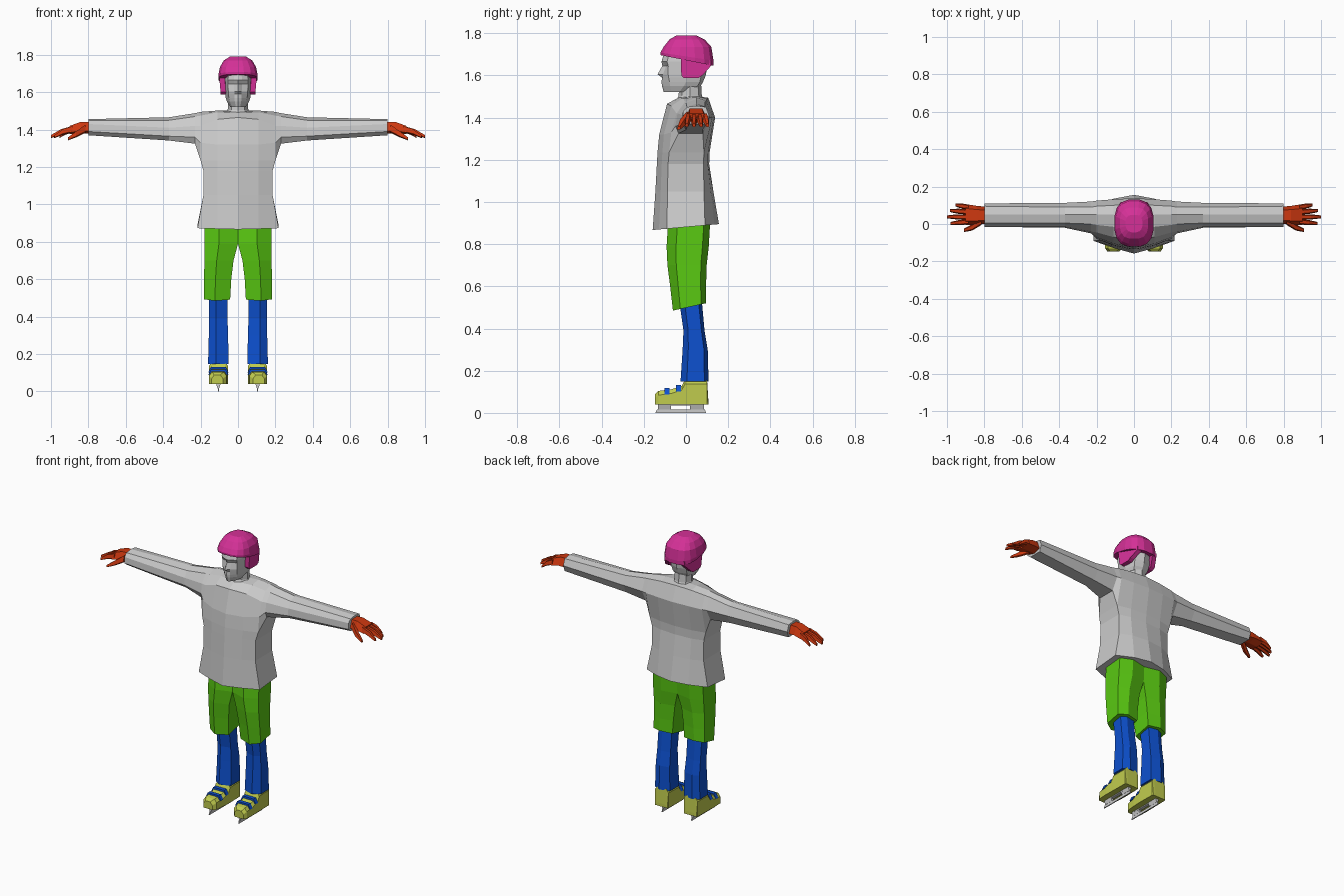
import bpy, bmesh, math


def material(name, rgb):
    m = bpy.data.materials.new(name)
    m.diffuse_color = (*rgb, 1)
    return m


GREY = material("light grey", (0.60, 0.60, 0.60))
PINK = material("pink", (0.66, 0.03, 0.31))
RED = material("orange red", (0.62, 0.04, 0.005))
GREEN = material("green", (0.10, 0.58, 0.006))
BLUE = material("blue", (0.004, 0.08, 0.62))
YELLOW = material("yellow", (0.53, 0.60, 0.075))


def skin(bm, rings, closed=True, cap0=True, cap1=True):
    """Bridge rings of points with quads."""
    vs = [[bm.verts.new(p) for p in r] for r in rings]
    n = len(vs[0])
    for a, b in zip(vs, vs[1:]):
        for i in range(n if closed else n - 1):
            j = (i + 1) % n
            bm.faces.new((a[i], a[j], b[j], b[i]))
    if cap0:
        bm.faces.new(vs[0])
    if cap1:
        bm.faces.new(vs[-1])


def finish(bm, name, mat, mirror=True):
    """Mirror across x, weld the seam and make the object."""
    if mirror:
        bmesh.ops.mirror(bm, geom=bm.verts[:] + bm.edges[:] + bm.faces[:],
                         axis='X', merge_dist=0.0005)
    bmesh.ops.remove_doubles(bm, verts=bm.verts[:], dist=0.0005)
    bmesh.ops.recalc_face_normals(bm, faces=bm.faces[:])
    me = bpy.data.meshes.new(name)
    bm.to_mesh(me)
    bm.free()
    me.materials.append(mat)
    ob = bpy.data.objects.new(name, me)
    bpy.context.collection.objects.link(ob)
    return ob


def part(name, mat, rings, **kw):
    bm = bmesh.new()
    skin(bm, rings, **kw)
    return finish(bm, name, mat)


def box(bm, x0, x1, y0, y1, z0, z1):
    skin(bm, [[(x0, y0, z), (x1, y0, z), (x1, y1, z), (x0, y1, z)] for z in (z0, z1)])


# shirt: yoke and sleeve sections along x, from front underside over the top to the back underside
sections = [
    (0.00, [(-.135, 1.235), (-.127, 1.32), (-.09, 1.465), (-.035, 1.495), (.04, 1.50), (.105, 1.495), (.138, 1.40), (.112, 1.235)]),
    (0.11, [(-.112, 1.235), (-.105, 1.32), (-.07, 1.455), (-.015, 1.492), (.05, 1.502), (.10, 1.49), (.132, 1.40), (.105, 1.235)]),
    (0.20, [(-.08, 1.235), (-.07, 1.33), (-.045, 1.42), (-.005, 1.475), (.05, 1.495), (.095, 1.48), (.125, 1.40), (.085, 1.235)]),
    (0.23, [(-.035, 1.325), (-.05, 1.36), (-.04, 1.42), (0, 1.47), (.05, 1.488), (.09, 1.475), (.12, 1.40), (.08, 1.325)]),
    (0.37, [(.00, 1.342), (-.02, 1.365), (-.015, 1.41), (.005, 1.45), (.05, 1.466), (.09, 1.455), (.113, 1.40), (.08, 1.342)]),
    (0.80, [(.01, 1.37), (-.015, 1.39), (-.015, 1.43), (.005, 1.45), (.05, 1.456), (.095, 1.45), (.11, 1.41), (.095, 1.37)]),
]
rings = [[(x, y, z) for y, z in s] for x, s in sections]
bm = bmesh.new()
skin(bm, rings[:3], closed=False, cap0=False, cap1=False)
skin(bm, rings[2:], cap0=False)
# shirt: body below the armpits, down to the hem
body = [[r[0] for r in rings[:3]] + [r[7] for r in rings[2::-1]]]
for zf, zb, xs, ys in [(1.18, 1.18, .185, (-.138, -.115, -.085, .083, .103, .11)),
                       (1.05, 1.05, .185, (-.145, -.12, -.088, .085, .117, .13)),
                       (.867, .895, .217, (-.158, -.128, -.09, .09, .135, .156))]:
    xx = (0, .11, xs, xs, .11, 0)
    body.append([(x, y, zf + (zb - zf) * (y + .158) / .314) for x, y in zip(xx, ys)])
skin(bm, body, closed=False, cap0=False)
finish(bm, "shirt", GREY)

# neck
part("neck", GREY, [[(0, yf, z), (.035, yf + .015, z), (w, .02, z), (.04, yb - .015, z), (0, yb, z)]
                    for z, w, yf, yb in [(1.47, .075, -.05, .09), (1.505, .055, -.035, .075),
                                         (1.59, .052, -.03, .07)]],
     closed=False)

# head: half outline per level, nose centre to back of the skull
levels = [
    (1.522, (-.106, -.10, -.07, -.03, .02, .03), .60),
    (1.55, (-.114, -.106, -.075, -.01, .055, .07), .85),
    (1.568, (-.116, -.107, -.078, 0, .065, .08), .93),
    (1.59, (-.114, -.108, -.082, 0, .07, .09), .98),
    (1.605, (-.135, -.109, -.085, 0, .075, .095), 1.0),
    (1.645, (-.112, -.094, -.084, 0, .08, .10), 1.03),
    (1.665, (-.116, -.110, -.09, 0, .08, .105), 1.03),
    (1.72, (-.10, -.095, -.075, 0, .07, .095), .95),
]
part("head", GREY, [[(x * k, y, z) for x, y in zip((0, .02, .052, .07, .055, 0), ys)]
                    for z, ys, k in levels], closed=False)


# helmet shell: boxy rounded rings, with the rim dropping from front to back
def dome(z, rx, yf, yb, tilt=0.0, n=16):
    out = []
    for i in range(n):
        a = 2 * math.pi * (i + .5) / n
        c, s = math.cos(a), math.sin(a)
        px = rx * math.copysign(abs(c) ** .75, c)
        py = (yf + yb) / 2 + (yb - yf) / 2 * math.copysign(abs(s) ** .75, s)
        out.append((px, py, z - tilt * py))
    return out


bm = bmesh.new()
skin(bm, [dome(1.672, .085, -.10, .11, .2), dome(1.672, .105, -.122, .132, .2),
          dome(1.69, .106, -.123, .132, .15), dome(1.735, .098, -.108, .122),
          dome(1.77, .077, -.08, .09), dome(1.79, .045, -.045, .05)])
finish(bm, "helmet", PINK, mirror=False)

# helmet ear flaps, tapering down beside the jaw
bm = bmesh.new()
flap = [(-.025, 1.685), (-.022, 1.60), (-.01, 1.588), (.06, 1.588), (.078, 1.60), (.118, 1.645), (.118, 1.67)]
skin(bm, [[(x - (.03 if y > .1 else 0) - (.008 if z < 1.61 else 0), y, z) for y, z in flap]
          for x in (.072, .101)])
finish(bm, "helmet_ear_flaps", PINK)


# gloves: palm, fingers and thumb from (x, y, z, half depth, half height) stations
def tube(bm, stations):
    skin(bm, [[(x, y - hy, z - hz * .6), (x, y - hy * .6, z + hz), (x, y + hy * .6, z + hz),
               (x, y + hy, z - hz * .6), (x, y, z - hz)] for x, y, z, hy, hz in stations])


bm = bmesh.new()
tube(bm, [(.785, .047, 1.41, .045, .032), (.84, .047, 1.412, .05, .03),
          (.90, .05, 1.398, .056, .022)])
for y0, y1, tip in [(.012, .003, .98), (.038, .038, 1.0), (.064, .072, .985), (.09, .102, .955)]:
    mid = (.89 + tip) / 2
    tube(bm, [(.885, y0, 1.402, .014, .017), (mid, (y0 + y1) / 2, 1.388, .014, .015),
              (tip, y1, 1.363, .008, .008)])
tube(bm, [(.815, .015, 1.405, .02, .022), (.865, -.018, 1.375, .017, .016),
          (.91, -.034, 1.35, .009, .008)])
finish(bm, "gloves", RED)


# trouser and sock sections: six-sided, ridged front and back
def leg_ring(zf, zb, xi, xo, yf, yb):
    xm, c = (xi + xo) / 2 + .012, (yf + yb) / 2
    pts = [(xi, c + (yf - c) * .65), (xm, yf), (xo, c + (yf - c) * .55),
           (xo, c + (yb - c) * .7), (xm, yb), (xi, c + (yb - c) * .8)]
    return [(x, y, zf + (zb - zf) * (y - yf) / (yb - yf)) for x, y in pts]


part("shorts", GREEN, [leg_ring(.90, .91, 0, .178, -.085, .115),
                       leg_ring(.79, .79, 0, .18, -.092, .108),
                       leg_ring(.70, .70, .024, .18, -.088, .098),
                       leg_ring(.60, .60, .036, .181, -.075, .095),
                       leg_ring(.485, .52, .042, .181, -.062, .095)])
part("socks", BLUE, [leg_ring(.53, .53, .056, .154, -.032, .075),
                     leg_ring(.39, .39, .056, .154, -.012, .088),
                     leg_ring(.30, .30, .053, .156, -.016, .103),
                     leg_ring(.148, .148, .05, .16, -.026, .107)])

# boots: cross-sections from toe to heel
part("boots", YELLOW, [[(x0, y, .04), (x1, y, .04), (x1, y, zt - .02), (x1 - .015, y, zt),
                        (x0 + .015, y, zt), (x0, y, zt - .02)]
                       for y, x0, x1, zt in [(-.148, .08, .142, .088), (-.13, .062, .154, .104),
                                             (-.07, .055, .156, .112), (-.02, .053, .155, .128),
                                             (-.005, .053, .155, .157), (.10, .055, .153, .157),
                                             (.106, .06, .148, .06)]])

# boot straps, bent over the instep
bm = bmesh.new()
for y, z in [(-.09, .112), (-.035, .126)]:
    skin(bm, [[(x, y + dy, z + dz) for x, dz in
               [(.051, -.024), (.066, .006), (.144, .006), (.159, -.024), (.14, -.026), (.07, -.026)]]
              for dy in (-.012, .012)])
finish(bm, "boot_straps", BLUE)

# skate blades: thin runner on two posts
bm = bmesh.new()
skin(bm, [[(.102, y0, z), (.108, y0, z), (.108, y1, z), (.102, y1, z)]
          for z, y0, y1 in [(0, -.145, .095), (.016, -.138, .09)]])
for y0, y1 in [(-.132, -.072), (.018, .086)]:
    skin(bm, [[(.105 - w, y0, z), (.105 + w, y0, z), (.105 + w, y1, z), (.105 - w, y1, z)]
              for z, w in [(.016, .004), (.041, .012)]])
box(bm, .095, .115, -.13, .086, .034, .041)
finish(bm, "skate_blades", GREY)
